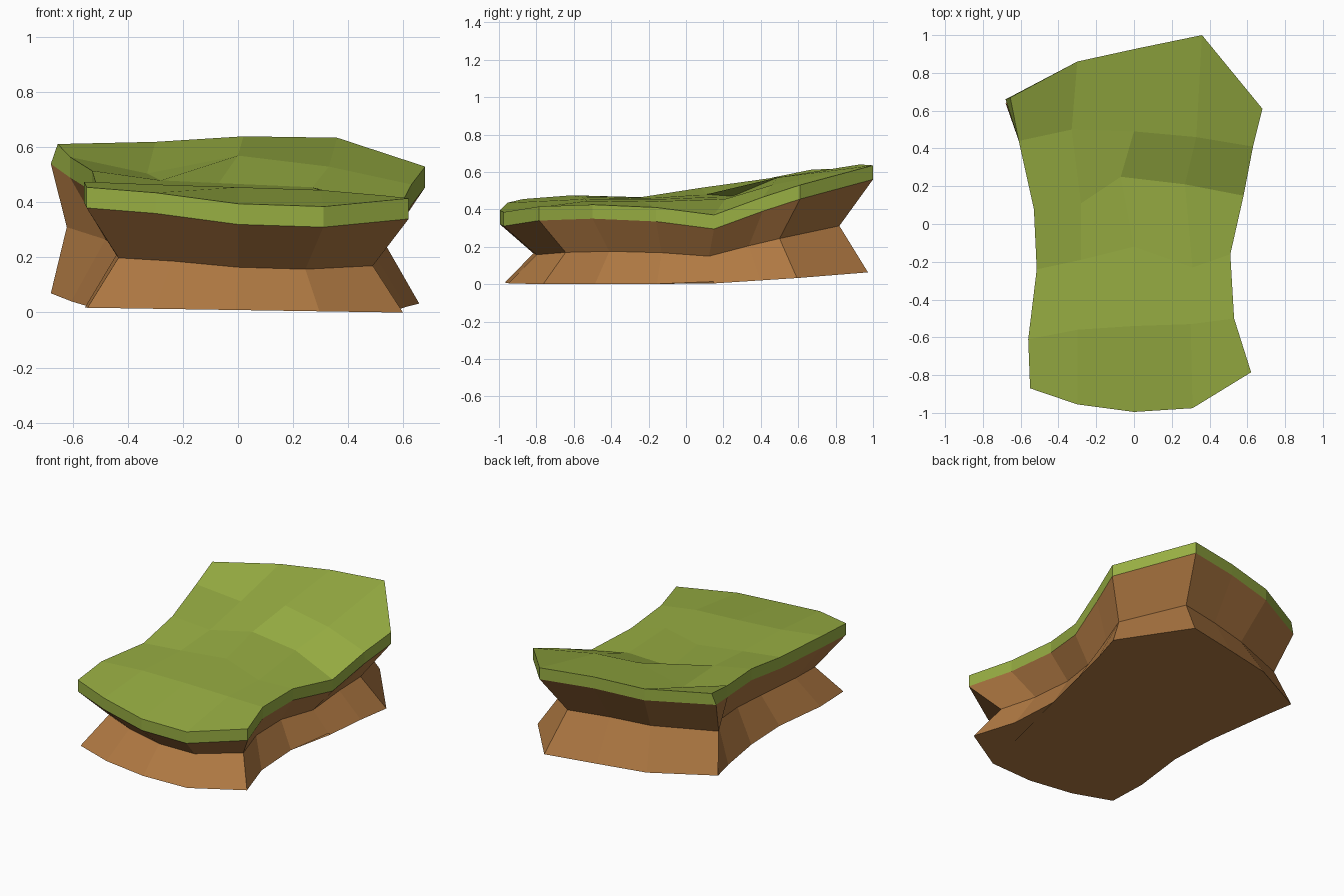
import bpy, bmesh

if "Cube" in bpy.data.objects:
    bpy.data.objects.remove(bpy.data.objects["Cube"])

ROWS, COLS, THICK = 6, 5, 0.075

# Grass surface: rows from front to back, columns from left to right
surface = [
    [(-.55, -.87, .455), (-.30, -.955, .435), (0, -.995, .395), (.31, -.975, .385), (.62, -.785, .415)],
    [(-.56, -.61, .475), (-.30, -.56, .465), (0, -.54, .455), (.30, -.53, .445), (.53, -.50, .425)],
    [(-.515, -.24, .465), (-.28, -.19, .46), (0, -.12, .455), (.31, -.23, .44), (.51, -.16, .41)],
    [(-.53, .08, .515), (-.28, .11, .48), (-.07, .25, .47), (.27, .21, .455), (.58, .15, .37)],
    [(-.61, .44, .565), (-.33, .50, .505), (0, .49, .57), (.33, .46, .53), (.63, .41, .465)],
    [(-.655, .67, .612), (-.30, .86, .62), (.02, .93, .64), (.36, 1.0, .635), (.68, .61, .53)],
]

# Border of the grid, counter-clockwise from the front left corner
border = ([(0, c) for c in range(COLS)] + [(r, COLS - 1) for r in range(1, ROWS)]
          + [(ROWS - 1, c) for c in range(COLS - 2, -1, -1)]
          + [(r, 0) for r in range(ROWS - 2, 0, -1)])
BACK_LEFT = border.index((ROWS - 1, 0))
outline = [surface[r][c] for r, c in border]

# Grass underside, eroded dirt waist and flared dirt foot
lip = [(x, y, z - THICK) for x, y, z in outline]
lip[BACK_LEFT] = (-.68, .66, .54)
foot = [(x * .98 - .008, y * .973, .009 - .015 * x + .066 * max(0, y - .1))
        for x, y, z in outline]
foot[BACK_LEFT] = (-.68, .64, .07)
waist = [(l[0] * .79, l[1] * .82, (l[2] + f[2]) / 2) for l, f in zip(lip, foot)]
waist[BACK_LEFT] = (-.622, .55, .31)


def bridge(bm, upper, lower):
    n = len(upper)
    for i in range(n):
        j = (i + 1) % n
        bm.faces.new((lower[i], lower[j], upper[j], upper[i]))


def finish(bm, name, colour):
    bmesh.ops.recalc_face_normals(bm, faces=bm.faces)
    mesh = bpy.data.meshes.new(name)
    bm.to_mesh(mesh)
    bm.free()
    mat = bpy.data.materials.new(name + "_colour")
    mat.diffuse_color = colour
    mat.use_nodes = True
    mat.node_tree.nodes["Principled BSDF"].inputs["Base Color"].default_value = mat.diffuse_color
    mesh.materials.append(mat)
    bpy.context.collection.objects.link(bpy.data.objects.new(name, mesh))


# Grass cap: faceted surface, rim and underside
bm = bmesh.new()
grid = [[bm.verts.new(p) for p in row] for row in surface]
for r in range(ROWS - 1):
    for c in range(COLS - 1):
        bm.faces.new((grid[r][c], grid[r][c + 1], grid[r + 1][c + 1], grid[r + 1][c]))
under = [bm.verts.new(p) for p in lip]
bridge(bm, [grid[r][c] for r, c in border], under)
finish(bm, "grass_cap", (.31, .42, .055, 1))

# Dirt body: overhang, waist and flared foot, closed below
bm = bmesh.new()
rings = [[bm.verts.new(p) for p in ring] for ring in (lip, waist, foot)]
bridge(bm, rings[0], rings[1])
bridge(bm, rings[1], rings[2])
bm.faces.new(rings[2])
finish(bm, "dirt_body", (.43, .19, .055, 1))
